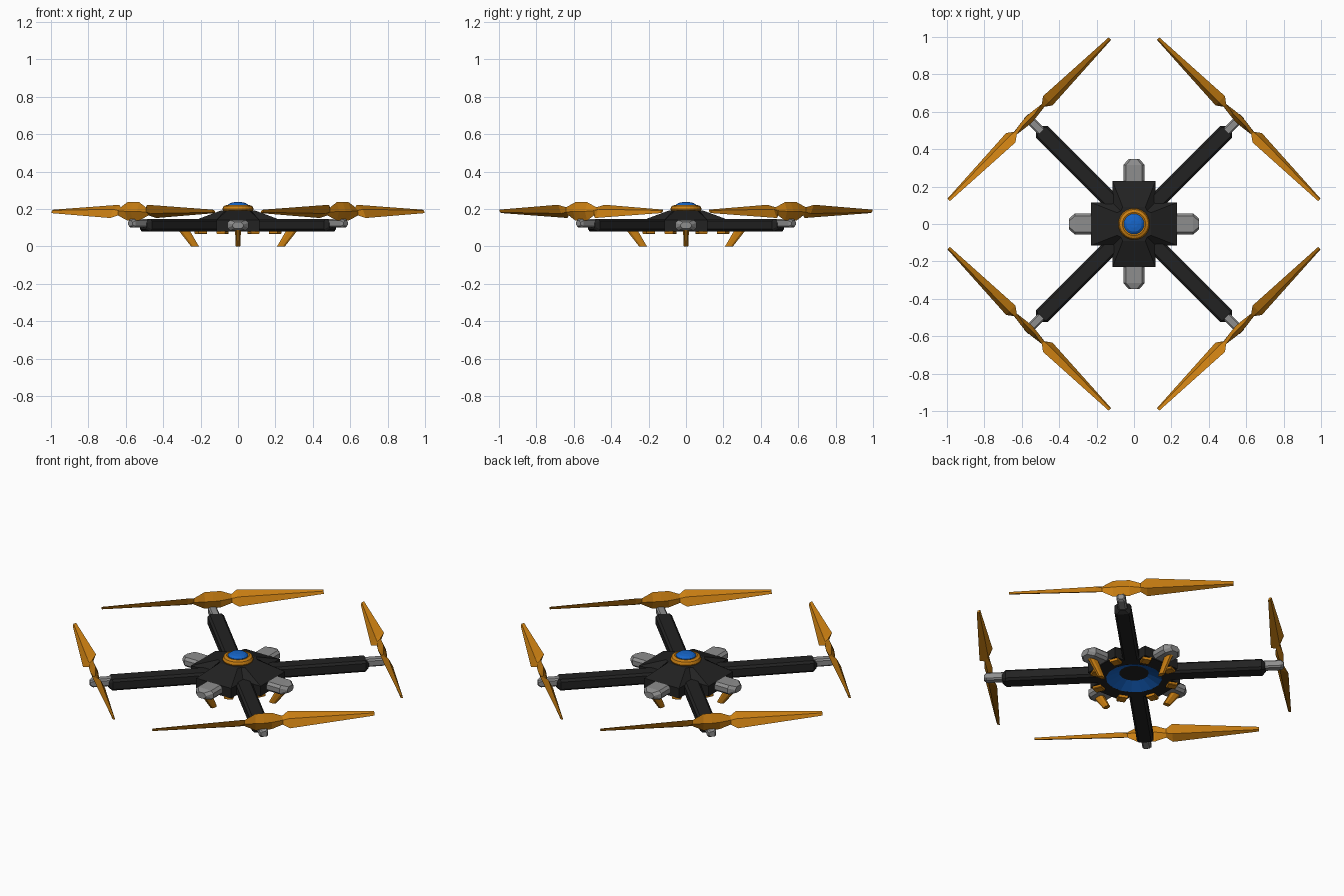
import bpy, bmesh, math
from mathutils import Vector, Matrix

if "Cube" in bpy.data.objects:
    bpy.data.objects.remove(bpy.data.objects["Cube"])


def material(name, rgb):
    m = bpy.data.materials.new(name)
    m.diffuse_color = (*rgb, 1)
    m.use_nodes = True
    m.node_tree.nodes["Principled BSDF"].inputs["Base Color"].default_value = m.diffuse_color
    return m


BLACK = material("charcoal", (0.016, 0.016, 0.016))
GOLD = material("amber", (0.60, 0.215, 0.006))
BLUE = material("blue", (0.008, 0.13, 0.58))
GREY = material("grey", (0.27, 0.27, 0.27))


def loft(name, rings, mat, matrix=Matrix()):
    """Skin a list of equal-length point rings, with capped ends."""
    bm = bmesh.new()
    vs = [[bm.verts.new(matrix @ Vector(p)) for p in r] for r in rings]
    n = len(rings[0])
    for a, b in zip(vs, vs[1:]):
        for i in range(n):
            j = (i + 1) % n
            bm.faces.new((a[i], a[j], b[j], b[i]))
    bm.faces.new(vs[0])
    bm.faces.new(vs[-1])
    bmesh.ops.recalc_face_normals(bm, faces=bm.faces[:])
    me = bpy.data.meshes.new(name)
    bm.to_mesh(me)
    bm.free()
    me.materials.append(mat)
    ob = bpy.data.objects.new(name, me)
    bpy.context.collection.objects.link(ob)
    return ob


def circle(r, z, n=16):
    return [(r * math.cos(math.tau * (i + .5) / n),
             r * math.sin(math.tau * (i + .5) / n), z) for i in range(n)]


def cross(tip, half, notch, z):
    pts = []
    for k in range(4):
        c, s = round(math.cos(k * math.pi / 2)), round(math.sin(k * math.pi / 2))
        for x, y in ((tip, -half), (tip, half), (notch, notch)):
            pts.append((x * c - y * s, x * s + y * c, z))
    return pts


def bar(xs, z0, z1, bevel):
    """Rings along x from (x, half_width, z_inset), with bevelled edges."""
    rings = []
    for x, w, dz in xs:
        a, b, e = z0 + dz, z1 - dz, min(bevel, w * .6)
        rings.append([(x, -w, a + e), (x, -w, b - e), (x, -w + e, b), (x, w - e, b),
                      (x, w, b - e), (x, w, a + e), (x, w - e, a), (x, -w + e, a)])
    return rings


# central cross-shaped body, sloping up to the cap
body = loft("body", [cross(.23, .115, .115, .08), cross(.23, .115, .115, .14),
                     cross(.09, .06, .07, .192)], BLACK)
body.data.materials.append(BLUE)

# recessed funnel in the underside, blue on its sloping wall
cutter = loft("recess_cutter", [circle(.152, .06), circle(.152, .0801), circle(.08, .112)], BLACK)
cutter.hide_render = True
cut = body.modifiers.new("recess", 'BOOLEAN')
cut.operation, cut.solver, cut.object = 'DIFFERENCE', 'EXACT', cutter
bpy.context.view_layer.objects.active = body
bpy.ops.object.modifier_apply(modifier=cut.name)
bpy.data.objects.remove(cutter)
for f in body.data.polygons:
    c = f.center
    if .081 < c.z < .111 and math.hypot(c.x, c.y) < .15 and f.normal.z < -.05:
        f.material_index = 1

# cap ring and blue dome on top
bpy.ops.mesh.primitive_torus_add(major_segments=24, minor_segments=8, major_radius=.062,
                                 minor_radius=.022, location=(0, 0, .199))
ring = bpy.context.object
ring.name = "cap_ring"
ring.data.materials.append(GOLD)
loft("cap_dome", [circle(.055, .18), circle(.055, .222), circle(.042, .232),
                  circle(.02, .236)], BLUE)

# diagonal arms with grey motor mounts
for k in range(4):
    rot = Matrix.Rotation(math.pi / 4 + k * math.pi / 2, 4, 'Z')
    loft("arm", bar([(.158, .045, 0), (.696, .045, 0), (.715, .026, .012)], .08, .147, .012),
         BLACK, rot)
    loft("motor_mount", bar([(.70, .024, 0), (.80, .024, 0), (.815, .016, .008)],
                            .10, .145, .008), GREY, rot)

# grey pods on the four sides, each with a slanted landing leg
for k in range(4):
    rot = Matrix.Rotation(k * math.pi / 2, 4, 'Z')
    loft("side_pod", bar([(.20, .057, 0), (.315, .057, 0), (.347, .03, .01)],
                         .085, .14, .014), GREY, rot)
    leg = []
    for x, z, rx, ry in ((.23, 0, .021, .012), (.29, .088, .03, .016)):
        leg.append([(x + rx * a, ry * b, z) for a, b in
                    ((-1, -.5), (-.5, -1), (.5, -1), (1, -.5),
                     (1, .5), (.5, 1), (-.5, 1), (-1, .5))])
    loft("landing_leg", leg, GOLD, rot)

# eight small blocks around the underside
for k in range(8):
    rot = Matrix.Rotation(math.pi / 8 + k * math.pi / 4, 4, 'Z')
    loft("underside_block", bar([(.19, .025, 0), (.24, .025, 0)], .065, .085, .004), GOLD, rot)

# propellers: thin upright hub, two blades pitched opposite ways, mirrored in x and y
# sections: distance from hub, half chord, half thickness, pitch
SECTIONS = [(0, .05, .022, 0), (.045, .049, .018, 0), (.105, .024, .009, 25),
            (.14, .05, .016, 45), (.61, .013, .007, 45)]
full = [(-u, c, t, -p) for u, c, t, p in SECTIONS[:0:-1]] + SECTIONS
along = Vector((1, 1, 0)).normalized()
outward = Vector((1, -1, 0)).normalized()
up = Vector((0, 0, 1))
hub = Vector((.56, -.56, .187))
rings = []
for u, c, t, p in full:
    a = math.radians(p)
    chord = up * math.cos(a) - outward * math.sin(a)
    thick = outward * math.cos(a) + up * math.sin(a)
    o = hub + along * u
    rings.append([o + chord * c, o + thick * t, o - chord * c, o - thick * t])
for sx in (1, -1):
    for sy in (1, -1):
        loft("propeller", rings, GOLD, Matrix.Diagonal((sx, sy, 1, 1)))
